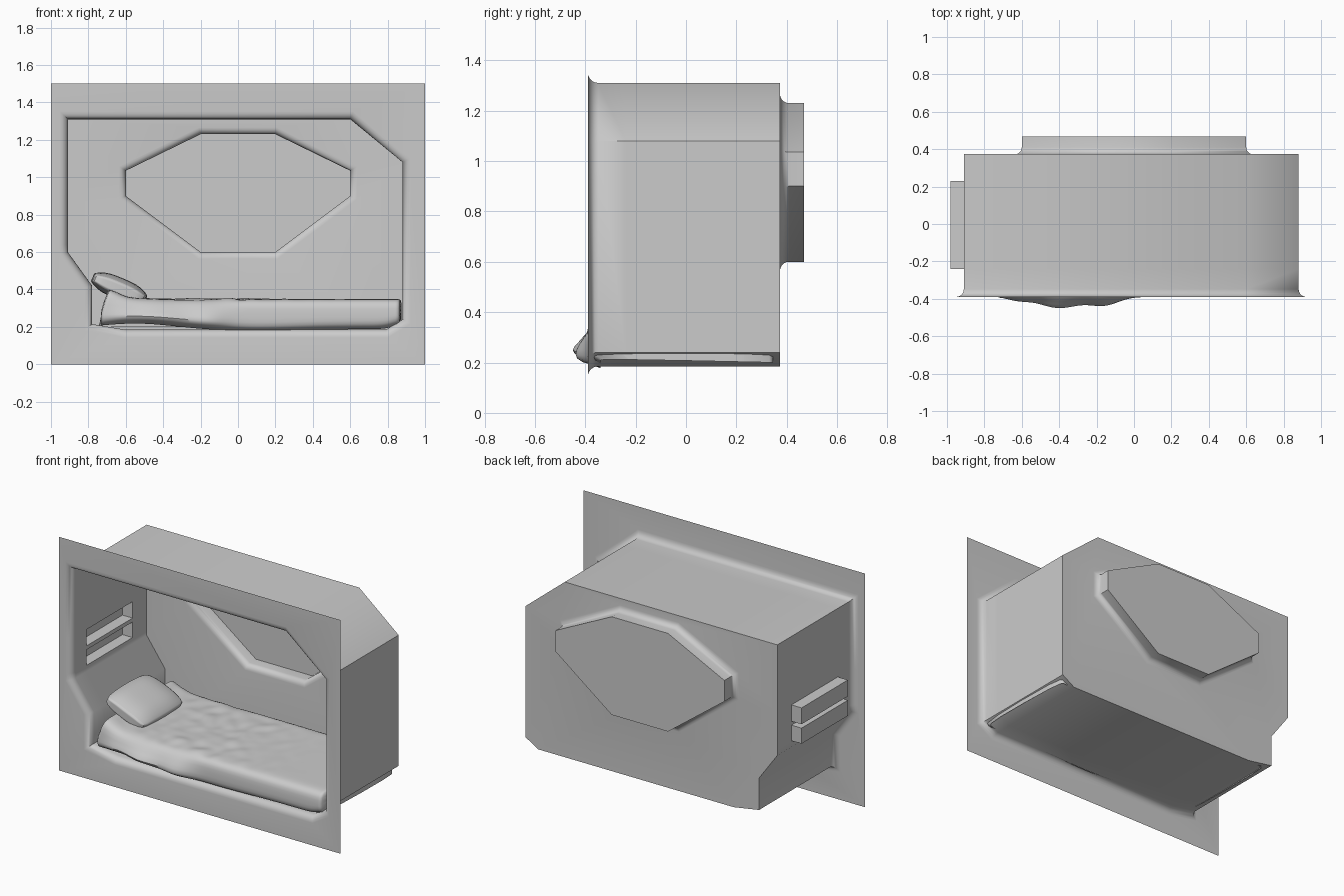
import bpy, bmesh, math
from mathutils import Vector, noise

if "Cube" in bpy.data.objects:
    bpy.data.objects.remove(bpy.data.objects["Cube"])


def offset(pts, d):
    """Mitred outward offset of a clockwise (x, z) outline."""
    out = []
    for i, p in enumerate(pts):
        p, a, b = Vector(p), Vector(pts[i - 1]), Vector(pts[(i + 1) % len(pts)])
        e1, e2 = (p - a).normalized(), (b - p).normalized()
        n1, n2 = Vector((-e1.y, e1.x)), Vector((-e2.y, e2.x))
        out.append(p + (n1 + n2) * (d / (1 + n1.dot(n2))))
    return out


def ring(bm, pts, y):
    return [bm.verts.new((p[0], y, p[1])) for p in pts]


def bridge(bm, a, b):
    n = len(a)
    return [bm.faces.new((a[i], a[(i + 1) % n], b[(i + 1) % n], b[i])) for i in range(n)]


def loop_edges(bm, r):
    res = []
    for i in range(len(r)):
        e = bm.edges.get((r[i - 1], r[i]))
        res.append(e if e else bm.edges.new((r[i - 1], r[i])))
    return res


def fill_between(bm, outer, inner):
    bmesh.ops.triangle_fill(bm, use_beauty=True,
                            edges=loop_edges(bm, outer) + loop_edges(bm, inner))


def flare(bm, pts, y0, r, steps=5):
    """Rings of a quarter-round lip starting flush with the plane y0."""
    rings = []
    for k in range(steps + 1):
        t = math.pi / 2 * k / steps
        rings.append(ring(bm, offset(pts, r - r * math.sin(t)), y0 + r - r * math.cos(t)))
    for a, b in zip(rings, rings[1:]):
        bridge(bm, a, b)
    return rings


def finish(bm, name, angle=50, subsurf=0):
    bmesh.ops.recalc_face_normals(bm, faces=bm.faces)
    me = bpy.data.meshes.new(name)
    bm.to_mesh(me)
    bm.free()
    ob = bpy.data.objects.new(name, me)
    bpy.context.collection.objects.link(ob)
    if subsurf:
        m = ob.modifiers.new("smooth", 'SUBSURF')
        m.levels = m.render_levels = subsurf
    bpy.ops.object.select_all(action='DESELECT')
    ob.select_set(True)
    bpy.context.view_layer.objects.active = ob
    bpy.ops.object.shade_smooth_by_angle(angle=math.radians(angle))
    return ob


# Alcove outline, clockwise from the lower left, with extra points for the niches
alcove = [(-0.78, 0.215), (-0.78, 0.42), (-0.91, 0.60), (-0.91, 0.64), (-0.91, 0.74),
          (-0.91, 0.765), (-0.91, 0.87), (-0.91, 1.31), (0.60, 1.31), (0.88, 1.08),
          (0.88, 0.24), (0.79, 0.185), (-0.60, 0.185)]
window = [(-0.6, 0.9), (-0.6, 1.035), (-0.2, 1.23), (0.2, 1.23),
          (0.6, 1.035), (0.6, 0.9), (0.2, 0.6), (-0.2, 0.6)]
FRONT, BACK = -0.39, 0.373

# Alcove shell with front panel, niches and window recess
bm = bmesh.new()
lip = flare(bm, alcove, FRONT, 0.042)
panel = ring(bm, [(-1, 0), (-1, 1.5), (1, 1.5), (1, 0)], FRONT)
fill_between(bm, panel, lip[0])
prev, niches = lip[-1], []
for y in (-0.24, 0.23, BACK):
    cur = ring(bm, alcove, y)
    faces = bridge(bm, prev, cur)
    if y == 0.23:
        niches = [faces[3], faces[5]]
    prev = cur
win = flare(bm, window, BACK, 0.036)
fill_between(bm, prev, win[0])
bridge(bm, win[-1], ring(bm, window, 0.468))
for f in bmesh.ops.extrude_discrete_faces(bm, faces=niches)['faces']:
    for v in f.verts:
        v.co.x = -0.982
finish(bm, "alcove_shell")

# Window pane
bm = bmesh.new()
bm.faces.new(ring(bm, window, 0.468))
finish(bm, "window_pane")


def bump(x, c, w):
    return math.exp(-((x - c) / w) ** 2)


# Bed with a draped, rumpled cover
bm = bmesh.new()
rows, N = [], 70
for i in range(N + 1):
    x = -0.745 + 1.62 * i / N
    head = bump(x, -0.75, 0.14)
    top = 0.348 + 0.05 * head
    b = 0.068 * bump(x, -0.4, 0.15) + 0.05 * bump(x, -0.16, 0.11) + 0.02 * bump(x, -0.62, 0.08)
    hem = 0.2 + 0.03 * bump(x, -0.55, 0.28) + 0.03 * bump(x, 0.9, 0.08) - 0.01 * bump(x, 0.1, 0.3)
    prof = [(0.345, 0.2), (0.345, 0.28), (0.335, top - 0.015), (0.3, top)]
    prof += [(0.3 - 0.62 * k / 16, top) for k in range(1, 17)]
    prof += [(-0.365, top - 0.005), (-0.387 - 0.15 * b, top - 0.03),
             (-0.389 - 0.6 * b, 0.275), (-0.391 - b, hem + 0.03),
             (-0.38 - 0.75 * b, hem), (-0.34, hem - 0.012)]
    rumple = bump(x, -0.15, 0.42)
    row = []
    for j, (y, z) in enumerate(prof):
        if 2 < j < 20:
            z += 0.016 * rumple * noise.noise((x * 14, y * 14, 3.0))
        xs = x + (0.05 * max(0, z - 0.3) / 0.1 * bump(x, -0.75, 0.1))
        row.append(bm.verts.new((xs, y, z)))
    if rows:
        for j in range(len(row) - 1):
            bm.faces.new((rows[-1][j], rows[-1][j + 1], row[j + 1], row[j]))
    rows.append(row)
bm.faces.new(rows[0])
bm.faces.new(rows[-1])
finish(bm, "bed_cover", 70, 1)

# Pillow leaning against the head end
bm = bmesh.new()
bmesh.ops.create_cube(bm, size=2)
bmesh.ops.subdivide_edges(bm, edges=bm.edges, cuts=5, use_grid_fill=True)
for v in bm.verts:
    x, y, z = v.co
    edge = (1 - 0.55 * abs(x) ** 4) * (1 - 0.45 * abs(y) ** 4)
    v.co = (0.155 * x * (1 - 0.06 * y * y), 0.215 * y * (1 - 0.05 * x * x), 0.058 * z * edge)
pillow = finish(bm, "pillow", 70, 1)
pillow.rotation_euler = (0, math.radians(23), 0)
pillow.location = (-0.635, -0.045, 0.405)
